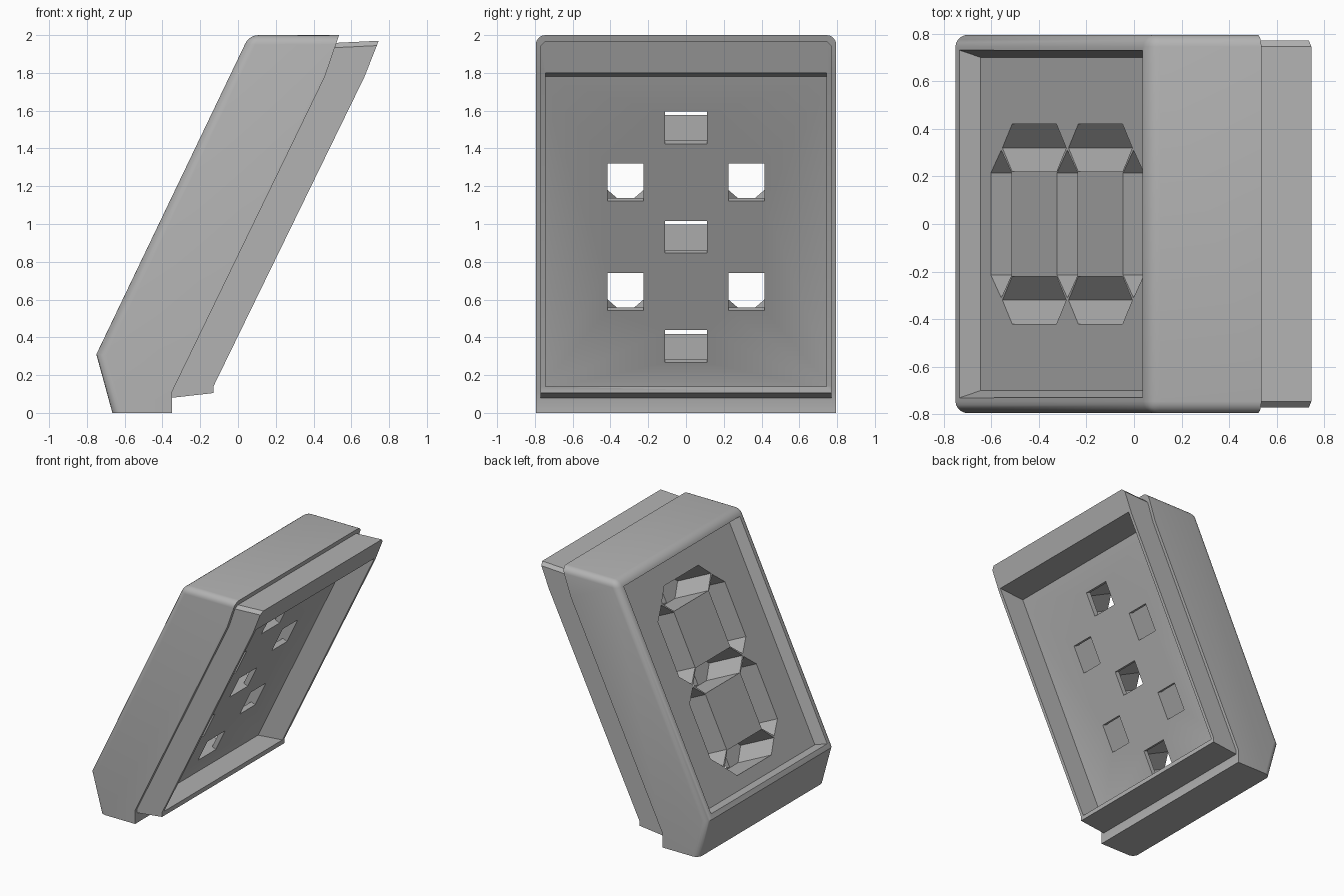
import bpy
import bmesh
from math import radians
from mathutils import Vector

cube = bpy.data.objects.get("Cube")
if cube:
    bpy.data.objects.remove(cube, do_unlink=True)

grey = bpy.data.materials.new("plain_grey")
grey.use_nodes = True
COLOUR = (0.45, 0.45, 0.45, 1)
grey.diffuse_color = COLOUR
grey.node_tree.nodes["Principled BSDF"].inputs["Base Color"].default_value = COLOUR

# Slanted frame: origin in the middle of the display panel
ORIGIN = Vector((-0.28, 0, 1.088))
UP = Vector((0.432, 0, 0.902))
OUT = Vector((-0.902, 0, 0.432))


def on_panel(s, y, h):
    return ORIGIN + UP * s + OUT * h + Vector((0, y, 0))


def loft(name, ring_a, ring_b, bevel_rule=None, width=0, segments=1):
    """Solid between two matching rings, with chosen edges bevelled."""
    bm = bmesh.new()
    a = [bm.verts.new(p) for p in ring_a]
    b = [bm.verts.new(p) for p in ring_b]
    bm.faces.new(a)
    bm.faces.new(b)
    for i in range(len(a)):
        j = (i + 1) % len(a)
        bm.faces.new((a[i], a[j], b[j], b[i]))
    bmesh.ops.recalc_face_normals(bm, faces=bm.faces)
    if bevel_rule:
        edges = [e for e in bm.edges if bevel_rule(*(v.co for v in e.verts))]
        bmesh.ops.bevel(bm, geom=edges, offset=width, segments=segments,
                        profile=0.5, affect='EDGES')
    mesh = bpy.data.meshes.new(name)
    bm.to_mesh(mesh)
    bm.free()
    mesh.materials.append(grey)
    obj = bpy.data.objects.new(name, mesh)
    bpy.context.collection.objects.link(obj)
    return obj


def extrude_profile(name, points, half, **bevel):
    return loft(name, [(x, -half, z) for x, z in points],
                [(x, half, z) for x, z in points], **bevel)


def panel_prism(name, points, low, high):
    return loft(name, [on_panel(s, y, low) for s, y in points],
                [on_panel(s, y, high) for s, y in points])


def cut(target, cutter):
    cutter.hide_render = True
    mod = target.modifiers.new("cut", 'BOOLEAN')
    mod.operation = 'DIFFERENCE'
    mod.solver = 'EXACT'
    mod.object = cutter
    bpy.context.view_layer.objects.active = target
    bpy.ops.object.modifier_apply(modifier=mod.name)
    bpy.data.objects.remove(cutter, do_unlink=True)


def rectangle(s0, s1, y0, y1):
    return [(s0, y0), (s1, y0), (s1, y1), (s0, y1)]


# Housing: leaning side profile with rounded front and top edges
def housing_edge(p, q):
    if abs(p.y - q.y) > 0.1:
        return all(v.z > 1.9 and v.x < 0.3 for v in (p, q))
    top = min(p.z, q.z) > 1.9
    front = max(p.x, q.x) < 0.1 and max(p.z, q.z) > 0.2 and min(p.x, q.x) < -0.5
    return top or front


housing = extrude_profile(
    "housing",
    [(-0.665, 0), (-0.35, 0), (-0.35, 0.11), (0.46, 1.78), (0.535, 2),
     (0.06, 2), (-0.75, 0.31)],
    0.795, bevel_rule=housing_edge, width=0.05, segments=5)

# Shallow recess with drafted walls around the display panel
floor = rectangle(-0.845, 0.895, -0.70, 0.70)
mouth = rectangle(-0.885, 0.935, -0.76, 0.76)
cut(housing, loft("recess_cutter", [on_panel(s, y, 0) for s, y in floor],
                  [on_panel(s, y, 0.176) for s, y in mouth]))

# Seven six-sided segment wells, each with a small window through the back
LONG, SHOULDER, HALF = 0.31, 0.215, 0.1
hexagon = [(LONG, 0), (SHOULDER, HALF), (-SHOULDER, HALF),
           (-LONG, 0), (-SHOULDER, -HALF), (SHOULDER, -HALF)]
PITCH = 0.643
segments = [(k * PITCH, 0, False) for k in (-1, 0, 1)]
segments += [(k * PITCH / 2, side * 0.32, True) for k in (-1, 1) for side in (-1, 1)]
for s, y, upright in segments:
    if upright:
        well = [(s + a, y + b) for a, b in hexagon]
    else:
        well = [(s + b, y + a) for a, b in hexagon]
    ds, dy = (0.11, 0.095) if upright else (0.095, 0.112)
    cut(housing, panel_prism("well_cutter", well, -0.325, 0.05))
    cut(housing, panel_prism("window_cutter",
                             rectangle(s - ds, s + ds, y - dy, y + dy), -0.45, -0.3))

# Rear frame: thin-walled collar standing behind the housing
rear_frame = extrude_profile(
    "rear_frame",
    [(-0.38, 0.08), (-0.35, 0.08), (-0.13, 0.105), (-0.13, 0.14), (0.67, 1.78),
     (0.745, 1.97), (0.5, 1.958), (0.43, 1.78), (-0.38, 0.11)],
    0.77, width=0.025,
    bevel_rule=lambda p, q: abs(p.y - q.y) < 0.1 and min(p.z, q.z) > 1.9)
DEPTH = Vector((0.22, 0.02))
low, high = Vector((-0.13, 0.14)), Vector((0.678, 1.80))
cut(rear_frame, extrude_profile(
    "cavity_cutter",
    [low - DEPTH * 1.4, low + DEPTH, high + DEPTH, high - DEPTH * 1.4], 0.745))

# Crisp flats with smooth rounded edges
for obj in (housing, rear_frame):
    bpy.ops.object.select_all(action='DESELECT')
    obj.select_set(True)
    bpy.context.view_layer.objects.active = obj
    bpy.ops.object.shade_smooth_by_angle(angle=radians(30))
